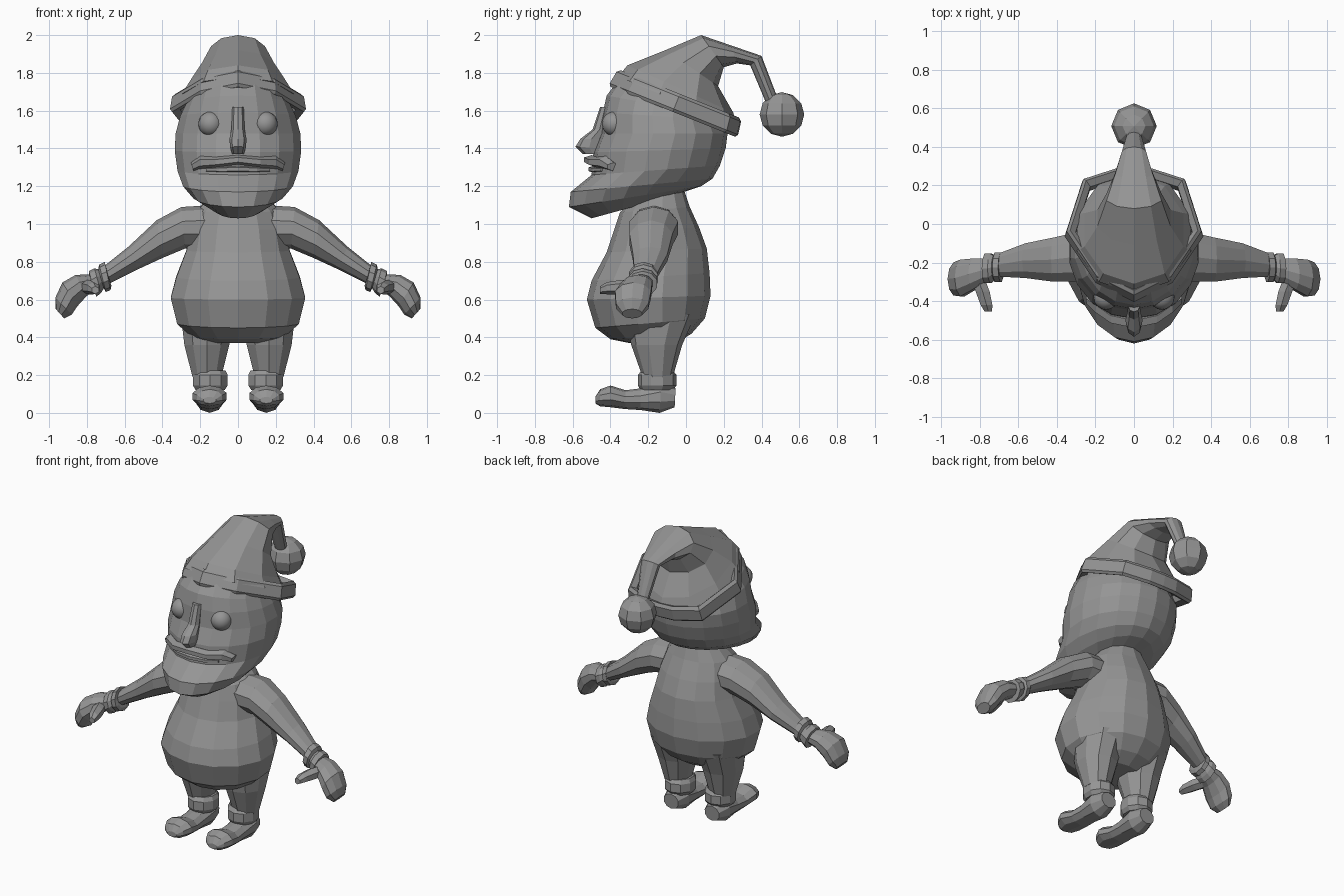
import bpy, bmesh, math
from mathutils import Vector as V

grey = bpy.data.materials.new("plain grey")
grey.diffuse_color = (0.30, 0.30, 0.30, 1)


def finish(name, bm, mirror=False, smooth=False):
    bmesh.ops.recalc_face_normals(bm, faces=bm.faces)
    me = bpy.data.meshes.new(name)
    bm.to_mesh(me)
    bm.free()
    me.materials.append(grey)
    ob = bpy.data.objects.new(name, me)
    bpy.context.collection.objects.link(ob)
    for f in me.polygons:
        f.use_smooth = smooth
    if mirror:
        ob.modifiers.new("mirror", 'MIRROR')
    return ob


def skin(name, rings, mirror=False, closed=False):
    """Bridge point rings; cap the ends, or join last to first when closed."""
    bm = bmesh.new()
    vs = [[bm.verts.new(p) for p in r] for r in rings]
    n = len(vs[0])
    pairs = list(zip(vs, vs[1:])) + ([(vs[-1], vs[0])] if closed else [])
    for a, b in pairs:
        for i in range(n):
            j = (i + 1) % n
            bm.faces.new((a[i], a[j], b[j], b[i]))
    if not closed:
        bm.faces.new(vs[0])
        bm.faces.new(vs[-1])
    return finish(name, bm, mirror)


def oval(p, q, h, n):
    """Oval ring with diameter p-q and half-width vector h."""
    p, q, h = V(p), V(q), V(h)
    c, r = (p + q) / 2, (p - q) / 2
    return [c + r * math.cos(2 * math.pi * i / n) + h * math.sin(2 * math.pi * i / n) for i in range(n)]


def body(name, rows, n, cx=0, mirror=False):
    """Rows: front (y, z), back (y, z), half-width in x."""
    return skin(name, [oval((cx, *a), (cx, *b), (w, 0, 0), n) for a, b, w in rows], mirror)


def limb(name, rows, n):
    """Rows: top (x, z), bottom (x, z), y centre, half-depth in y; mirrored."""
    return skin(name, [oval((a[0], y, a[1]), (b[0], y, b[1]), (0, d, 0), n)
                       for a, b, y, d in rows], True)


def ball(name, c, r, u, v, mirror=False, smooth=False):
    bm = bmesh.new()
    bmesh.ops.create_uvsphere(bm, u_segments=u, v_segments=v, radius=r)
    bmesh.ops.translate(bm, vec=c, verts=bm.verts)
    return finish(name, bm, mirror, smooth)


# Round torso with belly
body("torso", [((-.30, .37), (-.05, .37), .17), ((-.40, .39), (.03, .42), .25),
               ((-.48, .45), (.10, .50), .33), ((-.525, .60), (.13, .62), .365),
               ((-.50, .70), (.125, .74), .335), ((-.42, .85), (.11, .87), .28),
               ((-.38, .97), (.07, .98), .255), ((-.35, 1.06), (.02, 1.09), .22),
               ((-.30, 1.12), (-.01, 1.18), .15)], 14)

# Head with jutting bearded chin
body("head", [((-.50, 1.03), (-.10, 1.14), .13), ((-.62, 1.09), (.08, 1.20), .24),
              ((-.61, 1.17), (.14, 1.24), .295), ((-.50, 1.26), (.18, 1.31), .325),
              ((-.49, 1.38), (.21, 1.40), .34), ((-.45, 1.48), (.22, 1.48), .335),
              ((-.44, 1.59), (.19, 1.55), .31), ((-.42, 1.68), (.19, 1.57), .28),
              ((-.36, 1.76), (.20, 1.56), .25)], 18)

# Face details
ball("eyes", (.145, -.38, 1.53), .065, 16, 10, True, True)
body("nose", [((-.455, 1.62), (-.40, 1.62), .03), ((-.495, 1.50), (-.42, 1.50), .035),
              ((-.56, 1.45), (-.44, 1.45), .045), ((-.585, 1.41), (-.44, 1.40), .042),
              ((-.545, 1.37), (-.44, 1.37), .03)], 8)
limb("moustache", [((0, 1.365), (0, 1.315), -.50, .045), ((.12, 1.355), (.12, 1.30), -.475, .045),
                   ((.20, 1.36), (.20, 1.29), -.42, .045), ((.25, 1.325), (.235, 1.28), -.385, .035)], 6)
limb("lower_lip", [((0, 1.31), (0, 1.27), -.485, .035), ((.10, 1.305), (.10, 1.27), -.465, .035),
                   ((.17, 1.30), (.17, 1.275), -.425, .03)], 6)

# Legs, boot cuffs and boots
body("legs", [((-.32, .52), (.05, .52), .145), ((-.29, .36), (-.02, .36), .125),
              ((-.23, .19), (-.07, .19), .08)], 10, .165, True)
body("boot_cuffs", [((-.24, .12), (-.07, .12), .08), ((-.255, .145), (-.05, .145), .097),
                    ((-.255, .20), (-.05, .20), .097), ((-.235, .225), (-.07, .225), .085)], 10, .147, True)
body("boots", [((-.055, .13), (-.06, .03), .055), ((-.13, .17), (-.14, 0), .082),
               ((-.24, .13), (-.24, .015), .075), ((-.32, .12), (-.32, .02), .08),
               ((-.40, .145), (-.40, .03), .095), ((-.455, .125), (-.455, .035), .07),
               ((-.48, .085), (-.48, .05), .035)], 10, .15, True)

# Arms, wrist cuffs, mittens and thumbs
limb("arms", [((.14, 1.10), (.16, .87), -.17, .13), ((.30, 1.09), (.28, .87), -.17, .135),
              ((.43, 1.02), (.40, .82), -.185, .12), ((.58, .88), (.53, .76), -.19, .095),
              ((.73, .76), (.69, .68), -.215, .06)], 10)
limb("wrist_cuffs", [((.70, .765), (.67, .675), -.225, .06), ((.705, .80), (.675, .65), -.225, .08),
                     ((.735, .785), (.70, .64), -.225, .08), ((.74, .76), (.71, .66), -.225, .065),
                     ((.76, .765), (.725, .635), -.23, .08), ((.79, .75), (.75, .615), -.23, .08),
                     ((.79, .735), (.76, .645), -.23, .055)], 10)
limb("mittens", [((.77, .735), (.75, .65), -.235, .06), ((.86, .73), (.80, .62), -.26, .085),
                 ((.93, .69), (.85, .565), -.28, .10), ((.967, .61), (.88, .52), -.285, .09),
                 ((.965, .55), (.92, .50), -.285, .055)], 10)
skin("thumbs", [oval((.82, y, z + r), (.82, y, z - r), (r * 1.2, 0, 0), 6) if i == 0 else
                oval((x, y, z + r), (x, y, z - r), (r * 1.1, 0, 0), 6)
                for i, (x, y, z, r) in enumerate([(.81, -.26, .67, .035), (.785, -.35, .665, .038),
                                                  (.765, -.42, .66, .032), (.755, -.455, .65, .02)])], True)

# Hat brim: a tilted ten-sided band
half = [(.20, -.31), (.36, -.07), (.27, .21), (.10, .265)]
outline = [(0, -.41)] + half + [(0, .27)] + [(-x, y) for x, y in reversed(half)]


def brim_ring(s, lift):
    pts = []
    for x, y in outline:
        x, y = x * s, -.07 + (y + .07) * s
        pts.append((x, y + .4 * lift, 1.73 - .4 * (y + .41) + lift))
    return pts


skin("hat_brim", [brim_ring(.85, .01), brim_ring(.97, 0), brim_ring(1, .015), brim_ring(.97, .08),
                  brim_ring(.92, .095), brim_ring(.84, .07)], closed=True)

# Hat crown folding into the hanging tail, with a pompom
body("hat_crown", [((-.36, 1.78), (.27, 1.52), .31), ((-.31, 1.84), (.25, 1.59), .27),
                   ((-.11, 1.92), (.17, 1.73), .20), ((.08, 2.0), (.20, 1.83), .15),
                   ((.24, 1.945), (.27, 1.85), .105), ((.40, 1.89), (.34, 1.84), .065),
                   ((.48, 1.68), (.42, 1.65), .04)], 10)
ball("pompom", (0, .508, 1.58), .118, 8, 6)
